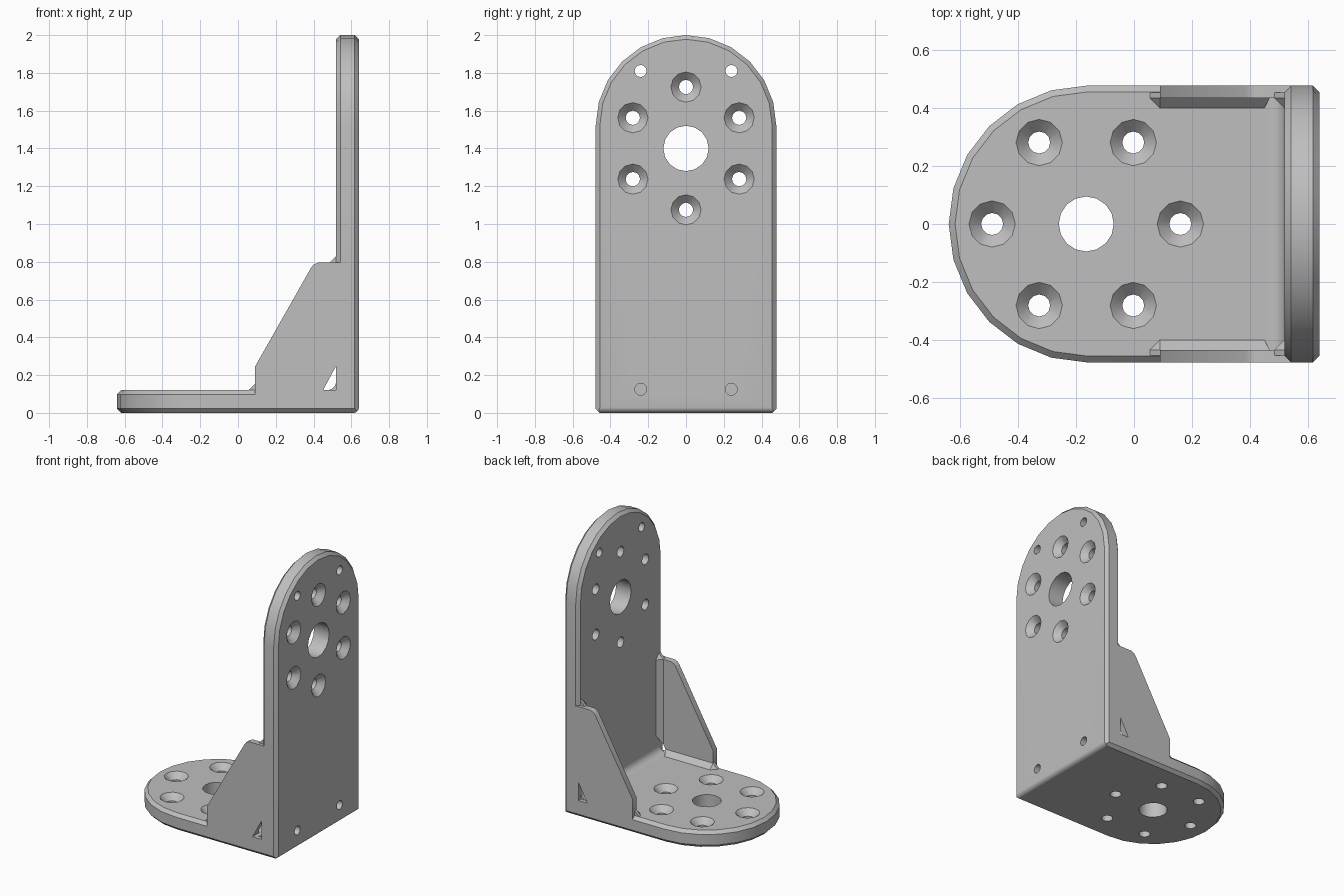
import bpy, bmesh, math
from math import sin, cos, pi

if "Cube" in bpy.data.objects:
    bpy.data.objects.remove(bpy.data.objects["Cube"])

R = 0.478        # half width and arch radius
T = 0.12         # plate thickness
OUT = 0.64       # outer face of the upright
CH = 0.022       # edge chamfer


def make(name, bm):
    bmesh.ops.recalc_face_normals(bm, faces=bm.faces)
    me = bpy.data.meshes.new(name)
    bm.to_mesh(me)
    bm.free()
    ob = bpy.data.objects.new(name, me)
    bpy.context.collection.objects.link(ob)
    return ob


def combine(target, tool, op):
    """Apply a boolean and remove the tool."""
    m = target.modifiers.new(op, 'BOOLEAN')
    m.operation, m.solver, m.object = op, 'EXACT', tool
    bpy.ops.object.select_all(action='DESELECT')
    bpy.context.view_layer.objects.active = target
    target.select_set(True)
    bpy.ops.object.modifier_apply(modifier=m.name)
    bpy.data.objects.remove(tool, do_unlink=True)


def prism(bm, profile, y0, y1):
    """Extrude an (x, z) profile along y."""
    a = [bm.verts.new((x, y0, z)) for x, z in profile]
    b = [bm.verts.new((x, y1, z)) for x, z in profile]
    bm.faces.new(a)
    bm.faces.new(b[::-1])
    for i in range(len(a)):
        j = (i + 1) % len(a)
        bm.faces.new((a[i], a[j], b[j], b[i]))


def arc(cx, cz, r, n=6):
    """Quarter arc from straight down to straight right."""
    return [(cx + r * sin(pi / 2 * i / n), cz - r * cos(pi / 2 * i / n)) for i in range(n + 1)]


def on_base(a, y, d):
    return (a, y, d)


def on_wall(a, y, d):
    return (OUT - d, y, a)


def plate(bm, place, centre, s):
    """Arched plate, chamfered on both faces, left open at the mitred corner."""
    rings = []
    for d, inset in ((0, CH), (CH, 0), (T - CH, 0), (T, CH)):
        r = R - inset
        end = OUT - d if s < 0 else d
        pts = [(end, -r)]
        pts += [(centre + s * r * sin(pi * i / 12), -r * cos(pi * i / 12)) for i in range(13)]
        pts.append((end, r))
        rings.append([bm.verts.new(place(a, y, d)) for a, y in pts])
    for lo, hi in zip(rings, rings[1:]):
        for i in range(len(lo) - 1):
            bm.faces.new((lo[i], lo[i + 1], hi[i + 1], hi[i]))
    bm.faces.new(rings[0])
    bm.faces.new(rings[-1])


# Base and upright, joined along a mitre
bm = bmesh.new()
plate(bm, on_base, -OUT + R, -1)
plate(bm, on_wall, 2 - R, 1)
bmesh.ops.remove_doubles(bm, verts=bm.verts, dist=1e-4)
bracket = make("angle_bracket", bm)

# Side gussets
bm = bmesh.new()
outline = [(0.09, 0.025), (0.09, 0.245), (0.385, 0.765), (0.4, 0.785), (0.425, 0.795),
           (0.615, 0.795), (0.615, 0.025)]
for y0, y1 in ((-R, -0.435), (0.435, R)):
    prism(bm, outline, y0, y1)
combine(bracket, make("gussets", bm), 'UNION')

# Chamfer strips where the gussets meet the plates
for place, tip, s, end in ((on_base, 0.09, -1, 0.53), (on_wall, 0.795, 1, 0.11)):
    bm = bmesh.new()
    w = 0.035
    for side in (-1, 1):
        pts = [(tip, 0.435, T + w), (tip, 0.455, T + w), (end, 0.435, T + w), (end, 0.455, T + w)]
        for d in (T, T - 0.01):
            pts += [(tip, 0.4, d), (tip + s * w, 0.435, d), (tip + s * w, 0.455, d),
                    (end, 0.4, d), (end, 0.455, d)]
        vs = [bm.verts.new(place(a, side * y, d)) for a, y, d in pts]
        res = bmesh.ops.convex_hull(bm, input=vs)
        loose = [v for v in vs if v.is_valid and not v.link_faces]
        bmesh.ops.delete(bm, geom=loose, context='VERTS')
    bmesh.ops.dissolve_limit(bm, angle_limit=0.01, verts=bm.verts, edges=bm.edges)
    combine(bracket, make("chamfer_strips", bm), 'UNION')

# Triangular window through both gussets
bm = bmesh.new()
prism(bm, [(0.45, T), (OUT - T, T), (OUT - T, 0.25)], -0.6, 0.6)
combine(bracket, make("window_cutter", bm), 'DIFFERENCE')

# Inner fillet between the plates
bm = bmesh.new()
inner = OUT - T
prism(bm, arc(inner - 0.05, T + 0.05, 0.05)
      + [(inner + 0.01, T + 0.05), (inner + 0.01, T - 0.01), (inner - 0.05, T - 0.01)], -0.45, 0.45)
combine(bracket, make("inner_fillet", bm), 'UNION')

# Rounded outer corner
bm = bmesh.new()
prism(bm, arc(OUT - 0.03, 0.03, 0.03) + [(0.67, 0.03), (0.67, -0.03), (OUT - 0.03, -0.03)], -0.6, 0.6)
combine(bracket, make("corner_cutter", bm), 'DIFFERENCE')


# Holes
def hole(bm, place, a, y, rings, n=12):
    """Turned cutter; rings are (depth, radius)."""
    loops = [[bm.verts.new(place(a + r * cos(2 * pi * i / n), y + r * sin(2 * pi * i / n), d))
              for i in range(n)] for d, r in rings]
    for lo, hi in zip(loops, loops[1:]):
        for i in range(n):
            j = (i + 1) % n
            bm.faces.new((lo[i], lo[j], hi[j], hi[i]))
    bm.faces.new(loops[0])
    bm.faces.new(loops[-1])


bm = bmesh.new()
sink_up = [(T + 0.02, 0.1), (T - 0.042, 0.038), (-0.05, 0.038)]
sink_out = [(-0.02, 0.1), (0.042, 0.038), (T + 0.05, 0.038)]
for place, centre, bore, sink in ((on_base, -0.165, 0.095, sink_up), (on_wall, 1.4, 0.12, sink_out)):
    hole(bm, place, centre, 0, [(-0.05, bore), (T + 0.05, bore)], 16)
    for k in range(6):
        ang = k * pi / 3
        hole(bm, place, centre + 0.325 * cos(ang), 0.325 * sin(ang), sink)
for y in (-0.24, 0.24):
    hole(bm, on_wall, 1.81, y, [(-0.05, 0.032), (T + 0.05, 0.032)])
    hole(bm, on_wall, 0.125, y, [(-0.05, 0.032), (0.11, 0.032)])
combine(bracket, make("hole_cutter", bm), 'DIFFERENCE')

# Colour and shading
grey = bpy.data.materials.new("light_grey")
grey.diffuse_color = (0.52, 0.52, 0.52, 1)
grey.use_nodes = True
grey.node_tree.nodes["Principled BSDF"].inputs["Base Color"].default_value = grey.diffuse_color
bracket.data.materials.clear()
bracket.data.materials.append(grey)
for p in bracket.data.polygons:
    p.material_index = 0
bpy.ops.object.select_all(action='DESELECT')
bracket.select_set(True)
bpy.context.view_layer.objects.active = bracket
bpy.ops.object.shade_smooth_by_angle(angle=math.radians(33))
